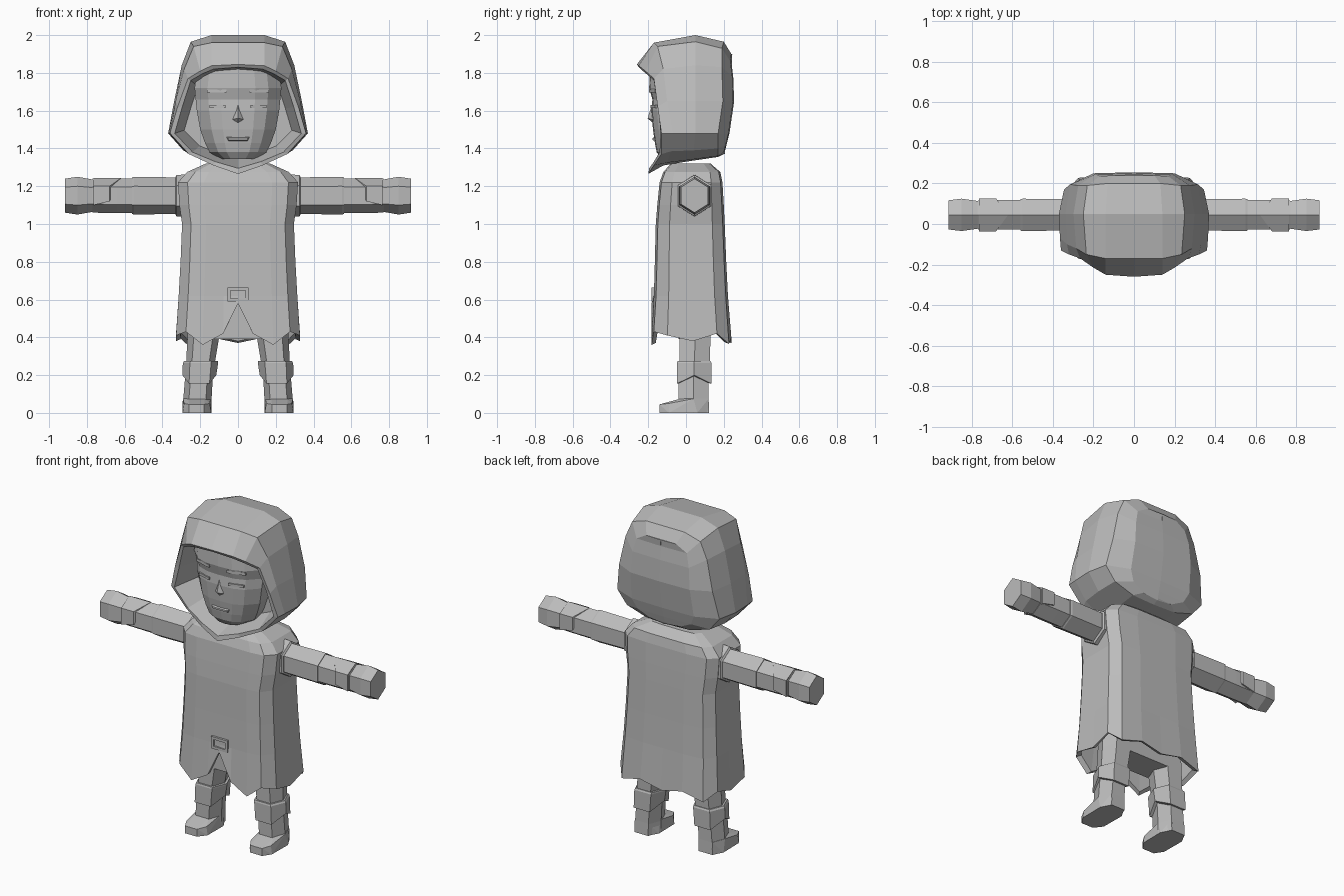
import bpy, bmesh, math
from mathutils import Vector

grey = bpy.data.materials.new("plain grey")
grey.diffuse_color = (0.5, 0.5, 0.5, 1)


def finish(name, bm):
    bmesh.ops.remove_doubles(bm, verts=bm.verts, dist=0.0005)
    bmesh.ops.recalc_face_normals(bm, faces=bm.faces)
    me = bpy.data.meshes.new(name)
    bm.to_mesh(me)
    bm.free()
    me.materials.append(grey)
    ob = bpy.data.objects.new(name, me)
    bpy.context.collection.objects.link(ob)
    return ob


def loft(name, rings):
    """Skin closed rings of equal length and cap both ends with fans."""
    bm = bmesh.new()
    vs = [[bm.verts.new(p) for p in r] for r in rings]
    n = len(rings[0])
    for a, b in zip(vs, vs[1:]):
        for i in range(n):
            j = (i + 1) % n
            bm.faces.new((a[i], a[j], b[j], b[i]))
    for r in (vs[0], vs[-1]):
        c = bm.verts.new(sum((v.co for v in r), Vector()) / n)
        for i in range(n):
            bm.faces.new((r[i], r[(i + 1) % n], c))
    return finish(name, bm)


def hull(name, pts):
    bm = bmesh.new()
    for p in pts:
        bm.verts.new(p)
    bmesh.ops.convex_hull(bm, input=bm.verts)
    return finish(name, bm)


def whole(half):
    """Complete a half ring running from centre line to centre line."""
    return list(half) + [(-x, y, z) for x, y, z in half[-2:0:-1]]


# Hood: half loops from the opening hem round to the back seam
hem_in = [(0, -.25, 1.83), (.13, -.24, 1.82), (.19, -.21, 1.795), (.25, -.17, 1.76), (.295, -.145, 1.62),
          (.335, -.135, 1.48), (.24, -.14, 1.38), (.12, -.17, 1.33), (0, -.195, 1.295)]
hem_out = [(0, -.26, 1.845), (.14, -.25, 1.838), (.20, -.215, 1.81), (.265, -.17, 1.77), (.32, -.15, 1.62),
           (.36, -.13, 1.48), (.26, -.13, 1.37), (.13, -.17, 1.31), (0, -.2, 1.265)]
front = [(0, -.17, 1.96), (.14, -.17, 1.96), (.235, -.15, 1.94), (.285, -.12, 1.82), (.33, -.1, 1.65),
         (.365, -.07, 1.48), (.28, -.08, 1.385), (.14, -.1, 1.325), (0, -.12, 1.31)]
middle = [(0, .05, 2.0), (.14, .05, 2.0), (.25, .05, 1.965), (.298, .05, 1.84), (.338, .05, 1.65),
          (.37, .05, 1.48), (.29, .04, 1.39), (.15, .02, 1.34), (0, 0, 1.33)]
rear = [(0, .2, 1.965), (.13, .2, 1.965), (.23, .19, 1.93), (.275, .19, 1.83), (.315, .195, 1.65),
        (.345, .17, 1.48), (.28, .17, 1.4), (.15, .17, 1.36), (0, .17, 1.355)]
back = [(0, .24, 1.9), (.1, .24, 1.9), (.17, .235, 1.86), (.19, .245, 1.78), (.2, .25, 1.65),
        (.21, .225, 1.48), (.18, .21, 1.42), (.1, .2, 1.38), (0, .2, 1.37)]
inside = [(x * .85, .02, 1.57 + (z - 1.57) * .82) for x, y, z in hem_in]
seam = [(0, y + .005, z) for x, y, z in back]
bm_rings = [whole(h) for h in (inside, hem_in, hem_out, front, middle, rear, back, seam)]
hood = loft("hood", bm_rings)

# Head inside the hood
head = []
for z, w, yf in [(1.345, .10, -.13), (1.38, .15, -.155), (1.43, .175, -.165), (1.5, .2, -.175),
                 (1.6, .218, -.183), (1.66, .224, -.178), (1.72, .23, -.195), (1.86, .21, -.19)]:
    head.append(whole([(0, yf, z), (.4 * w, yf + .005, z), (.7 * w, yf + .03, z),
                       (w, yf + .1, z), (w * .9, .08, z), (0, .08, z)]))
loft("head", head)

# Face details
hull("nose", [(0, -.175, 1.65), (.035, -.172, 1.552), (-.035, -.172, 1.552),
              (0, -.203, 1.56), (0, -.172, 1.53)])
hull("mouth", [(s * x, y, z) for s in (-1, 1) for x, y, z in
               [(.06, -.165, 1.46), (.05, -.178, 1.455), (.05, -.178, 1.445), (.05, -.165, 1.44)]])
for s in (-1, 1):
    side = "right" if s > 0 else "left"
    hull("brow_" + side, [(s * x, y + d, z) for x, y in ((.06, -.195), (.165, -.165))
                          for d in (0, .02) for z in (1.695, 1.712)])
    hull("eyelid_" + side, [(s * x, y + d, z) for x, y in ((.065, -.188), (.15, -.163))
                            for d in (0, .02) for z in (1.615, 1.63)])

# Robe: rounded box section, ragged hem, hollow underneath
SECTION = [(0, 0), (.24, 0), (.57, 0), (.84, .03), (1, .2), (1, .52), (1, .82), (.84, .97), (.43, 1), (0, 1)]
HEM = [.58, .42, .36, .43, .41, .38, .42, .365, .40, .37]


def robe_ring(z, w, yf, yb):
    zs = z if isinstance(z, list) else [z] * 10
    return whole([(x * w, yf + t * (yb - yf), h) for (x, t), h in zip(SECTION, zs)])


loft("robe", [
    robe_ring(.62, .28, -.14, .19),
    robe_ring([h + .01 for h in HEM], .305, -.16, .215),
    robe_ring(HEM, .328, -.183, .24),
    robe_ring(.62, .314, -.17, .222),
    robe_ring(.8, .304, -.165, .213),
    robe_ring(1.0, .296, -.16, .205),
    robe_ring(1.1, .31, -.152, .2),
    robe_ring(1.22, .318, -.14, .193),
    robe_ring(1.275, .27, -.12, .182),
    robe_ring(1.32, .17, -.08, .13)])

# Hips joining the legs under the robe
hull("hips", [(s * x, y, z) for s in (-1, 1) for y in (-.04, .13)
              for x, z in ((.05, .42), (.13, .39), (.22, .45), (.22, .63))])

# Belt buckle: four thin bars
for i, (x, z, w, h) in enumerate([(0, .655, .055, .008), (0, .598, .055, .008),
                                  (-.047, .626, .008, .036), (.047, .626, .008, .036)]):
    hull("buckle_bar_%d" % (i + 1), [(x + a * w, y, z + b * h) for a in (-1, 1) for b in (-1, 1)
                                     for y in (-.182, -.165)])


def arm_ring(x, r):
    pts = []
    for k in range(6):
        a = math.radians(90 + 60 * k)
        pts.append((x, .045 + .092 * r * math.cos(a), 1.15 + .1 * r * math.sin(a)))
    return pts


def leg_ring(z, x0, x1, y0, y1, s, dip=0.0):
    """Six-sided ring; front and back edges drop by dip."""
    c, m, q = (x0 + x1) / 2, (y0 + y1) / 2, (x1 - x0) * .3
    return [(s * x, y, h) for x, y, h in
            [(x0, m, z), (c - q, y0, z - dip), (c + q, y0, z - dip),
             (x1, m, z), (c + q, y1, z - dip), (c - q, y1, z - dip)]]


for s in (-1, 1):
    side = "right" if s > 0 else "left"
    # Arms
    for part, rings in {
        "armhole": [(.26, 1.12), (.325, 1.1), (.332, .98)],
        "sleeve": [(.28, .96), (.55, 1.0), (.56, .97)],
        "forearm": [(.54, .92), (.64, .92), (.77, .9)],
        "hand": [(.75, .84), (.772, .86), (.85, 1.0), (.915, .9)],
    }.items():
        loft(part + "_" + side, [arm_ring(s * x, r) for x, r in rings])
    # Pointed guard on top of the forearm
    hull("forearm_guard_" + side, [(s * x, y, z) for x, y, z in [
        (.62, .045, 1.243), (.765, .045, 1.243), (.68, -.036, 1.2), (.765, -.036, 1.2),
        (.68, .126, 1.2), (.765, .126, 1.2), (.68, -.036, 1.12), (.765, -.036, 1.1),
        (.68, .126, 1.12), (.765, .126, 1.1)]])
    # Legs
    loft("thigh_" + side, [leg_ring(.62, .08, .26, -.03, .13, s), leg_ring(.4, .1, .268, -.035, .13, s),
                           leg_ring(.25, .125, .275, -.035, .125, s)])
    loft("knee_band_" + side, [leg_ring(.275, .105, .285, -.045, .13, s),
                               leg_ring(.265, .105, .292, -.048, .135, s),
                               leg_ring(.2, .115, .295, -.048, .135, s, .045)])
    loft("shin_" + side, [leg_ring(.25, .13, .275, -.04, .12, s), leg_ring(.07, .14, .29, -.04, .12, s),
                          leg_ring(0, .14, .295, -.04, .122, s)])
    # Boot with a low tapered toe
    hull("boot_" + side, [(s * x, y, z) for x, y, z in [
        (.18, -.14, 0), (.26, -.14, 0), (.18, -.14, .045), (.26, -.14, .045),
        (.142, -.09, 0), (.293, -.09, 0), (.15, -.09, .05), (.285, -.09, .05),
        (.14, .06, 0), (.295, .06, 0), (.145, .04, .075), (.292, .04, .075),
        (.175, -.03, .075), (.262, -.03, .075),
        (.175, .122, 0), (.262, .122, 0), (.175, .12, .075), (.262, .12, .075)]])
